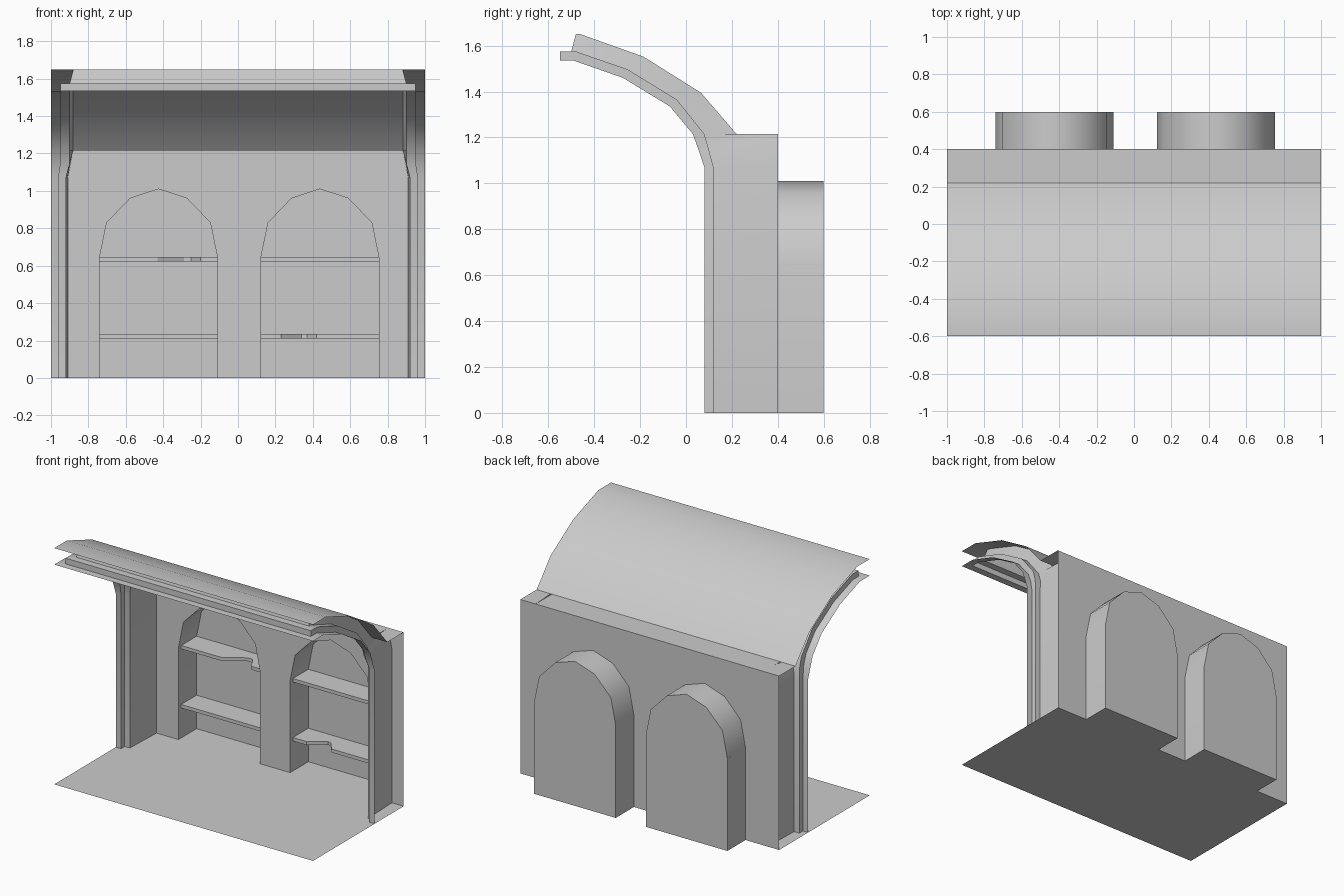
import bpy, bmesh, math

cube = bpy.data.objects.get("Cube")
if cube:
    bpy.data.objects.remove(cube, do_unlink=True)

stone = bpy.data.materials.new("pale grey plaster")
stone.use_nodes = True
GREY = (0.6, 0.6, 0.6, 1)
stone.diffuse_color = GREY
stone.node_tree.nodes["Principled BSDF"].inputs["Base Color"].default_value = GREY


def finish(name, bm, smooth=False):
    bmesh.ops.remove_doubles(bm, verts=bm.verts, dist=0.0005)
    mesh = bpy.data.meshes.new(name)
    bm.to_mesh(mesh)
    bm.free()
    mesh.materials.append(stone)
    obj = bpy.data.objects.new(name, mesh)
    bpy.context.collection.objects.link(obj)
    if smooth:
        bpy.ops.object.select_all(action='DESELECT')
        obj.select_set(True)
        bpy.context.view_layer.objects.active = obj
        bpy.ops.object.shade_smooth_by_angle(angle=math.radians(40))
    return obj


def polygon(bm, points):
    return bm.faces.new([bm.verts.new(p) for p in points])


def skin(bm, rows):
    """Join neighbouring rows of points with quads."""
    grid = [[bm.verts.new(p) for p in row] for row in rows]
    for a, b in zip(grid, grid[1:]):
        for i in range(len(a) - 1):
            bm.faces.new((a[i], a[i + 1], b[i + 1], b[i]))


FRONT, WALL, BACK = -0.6, 0.4, 0.6
WALL_TOP, SPRING, ROOF_TOP = 1.215, 1.07, 1.65

# Arched niche outlines, from left foot over the crown to right foot
HALF_ARCH = [(0.315, 0), (0.315, 0.645), (0.277, 0.83), (0.152, 0.96)]
ARCH = ([(-x, z) for x, z in HALF_ARCH] + [(0, 1.01)]
        + list(reversed(HALF_ARCH)))
NICHES = {"right": -0.425, "left": 0.438}
outlines = {k: [(c + x, z) for x, z in ARCH] for k, c in NICHES.items()}

# Back wall with the niche openings left out
bm = bmesh.new()
edge = [(-1, 0)] + outlines["right"] + outlines["left"]
edge += [(1, 0), (1, WALL_TOP), (-1, WALL_TOP)]
polygon(bm, [(x, WALL, z) for x, z in edge])
finish("back_wall", bm)

# Floor running into the niches
bm = bmesh.new()
plan = [(-1, FRONT), (-1, WALL)]
for c in NICHES.values():
    l, r = c - 0.315, c + 0.315
    plan += [(l, WALL), (l, BACK), (r, BACK), (r, WALL)]
plan += [(1, WALL), (1, FRONT)]
polygon(bm, [(x, y, 0) for x, y in reversed(plan)])
finish("floor", bm)

# Niche shells
for side, outline in outlines.items():
    bm = bmesh.new()
    skin(bm, [[(x, y, z) for x, z in outline] for y in (WALL, BACK)])
    finish(side + "_niche_arch", bm, True)
    bm = bmesh.new()
    polygon(bm, [(x, BACK, z) for x, z in outline])
    finish(side + "_niche_back", bm)

# Shelves, two of them with a broken front edge
SHELF_FRONT = 0.43
BREAKS = {
    ("right", "upper"): [(-0.43, 0), (-0.29, 0.09), (-0.25, 0.09), (-0.2, 0)],
    ("left", "lower"): [(0.23, 0), (0.34, 0.08), (0.37, 0.07), (0.42, 0)],
}
for side, c in NICHES.items():
    for level, z in (("upper", 0.622), ("lower", 0.21)):
        l, r = c - 0.315, c + 0.315
        cut = [(x, SHELF_FRONT + d) for x, d in BREAKS.get((side, level), [])]
        outline = [(l, SHELF_FRONT)] + cut + [(r, SHELF_FRONT), (r, BACK), (l, BACK)]
        bm = bmesh.new()
        face = polygon(bm, [(x, y, z) for x, y in outline])
        out = bmesh.ops.extrude_face_region(bm, geom=[face], use_keep_orig=True)
        top = [v for v in out["geom"] if isinstance(v, bmesh.types.BMVert)]
        bmesh.ops.translate(bm, verts=top, vec=(0, 0, 0.024))
        bmesh.ops.recalc_face_normals(bm, faces=bm.faces)
        finish(f"{side}_{level}_shelf", bm)

# Vaulted roof sheet and its ledge on the wall
VAULT = [(0.22, WALL_TOP), (0.065, 1.395), (-0.185, 1.552), (-0.46, ROOF_TOP)]
bm = bmesh.new()
curve = [(WALL, WALL_TOP)] + VAULT + [(FRONT, ROOF_TOP)]
skin(bm, [[(1, y, z), (-1, y, z)] for y, z in curve])
finish("vaulted_roof", bm, True)

# Rib stations: outer, stepped and inner (y, z) points up the arch
STATIONS = [
    ((WALL, 0), (0.12, 0), (0.08, 0)),
    ((WALL, SPRING), (0.12, SPRING), (0.08, SPRING)),
    ((WALL, WALL_TOP), (0.1, 1.145), (0.055, 1.145)),
    (VAULT[0], (0.08, WALL_TOP), (0.03, WALL_TOP)),
    (VAULT[1], (-0.04, 1.365), (-0.07, 1.335)),
    (VAULT[2], (-0.255, 1.497), (-0.275, 1.46)),
    (VAULT[3], (-0.48, 1.575), (-0.49, 1.535)),
]
rows = []
for i, (outer, mid, inner) in enumerate(STATIONS):
    web, foot, step = (0.91, 0.92, 0.96) if i < 2 else (0.882, 0.9, 0.948)
    rows.append([(web, *outer), (foot, *mid), (step, *mid), (step, *inner), (1, *inner)])
# Mitred end where the rib meets the front beam
mitre = [(0.88, -0.48, ROOF_TOP), (0.9, -0.5, 1.575), (0.948, -0.55, 1.575),
         (0.948, -0.55, 1.535), (1, FRONT, 1.535)]
rows.append(mitre)

for side, s in (("left", 1), ("right", -1)):
    bm = bmesh.new()
    skin(bm, [[(s * x, y, z) for x, y, z in row] for row in rows])
    bmesh.ops.recalc_face_normals(bm, faces=bm.faces)
    finish(side + "_rib", bm, True)

# Front beam spanning between the two mitres
bm = bmesh.new()
skin(bm, [[(s * x, y, z) for x, y, z in mitre] for s in (-1, 1)])
finish("front_beam", bm)
